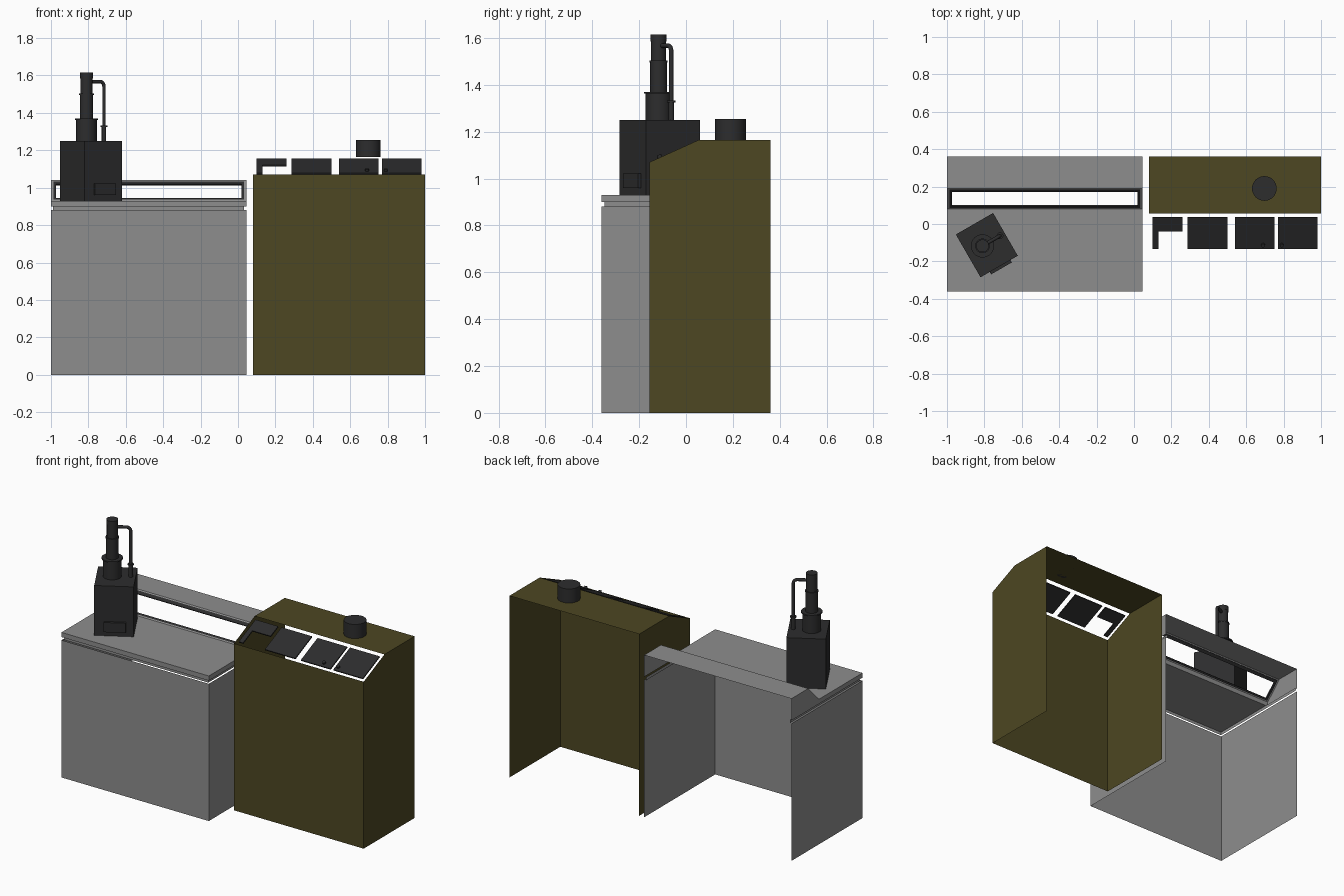
import bpy, bmesh, math
from mathutils import Matrix, Vector

cube = bpy.data.objects.get("Cube")
if cube:
    bpy.data.objects.remove(cube)


def material(name, rgb):
    m = bpy.data.materials.new(name)
    m.use_nodes = True
    m.diffuse_color = (*rgb, 1)
    m.node_tree.nodes["Principled BSDF"].inputs["Base Color"].default_value = (*rgb, 1)
    return m


GREY = material("counter grey", (0.27, 0.27, 0.27))
OLIVE = material("olive", (0.074, 0.063, 0.016))
DARK = material("charcoal", (0.026, 0.026, 0.027))


def finish(name, bm, mat, matrix=None, smooth=False):
    mesh = bpy.data.meshes.new(name)
    bm.to_mesh(mesh)
    bm.free()
    mesh.materials.append(mat)
    ob = bpy.data.objects.new(name, mesh)
    bpy.context.collection.objects.link(ob)
    if matrix:
        ob.matrix_world = matrix
    if smooth:
        bpy.ops.object.select_all(action='DESELECT')
        ob.select_set(True)
        bpy.context.view_layer.objects.active = ob
        bpy.ops.object.shade_smooth_by_angle(angle=math.radians(40))
    return ob


def box(name, lo, hi, mat, matrix=None):
    bm = bmesh.new()
    lo, hi = Vector(lo), Vector(hi)
    size = hi - lo
    bmesh.ops.create_cube(bm, size=1, matrix=Matrix.Translation((lo + hi) / 2) @ Matrix.Diagonal((*size, 1)))
    return finish(name, bm, mat, matrix)


def shell(name, x0, x1, side, strips, mat):
    """Two end panels of one (y, z) outline, joined by the chosen outline edges."""
    bm = bmesh.new()
    left = [bm.verts.new((x0, y, z)) for y, z in side]
    right = [bm.verts.new((x1, y, z)) for y, z in side]
    bm.faces.new(left[::-1])
    bm.faces.new(right)
    for i in strips:
        j = (i + 1) % len(side)
        bm.faces.new((left[i], left[j], right[j], right[i]))
    bmesh.ops.recalc_face_normals(bm, faces=bm.faces)
    return finish(name, bm, mat)


def lathe(name, x, y, profile, mat, sides=32):
    """Spin an (r, z) profile about a vertical axis."""
    bm = bmesh.new()
    vs = [bm.verts.new((r, 0, z)) for r, z in profile]
    edges = [bm.edges.new(p) for p in zip(vs, vs[1:])]
    bmesh.ops.spin(bm, geom=vs + edges, axis=(0, 0, 1), cent=(0, 0, 0), steps=sides, angle=math.tau)
    bmesh.ops.remove_doubles(bm, verts=bm.verts, dist=1e-5)
    bmesh.ops.recalc_face_normals(bm, faces=bm.faces)
    return finish(name, bm, mat, Matrix.Translation((x, y, 0)), True)


# Grey counter: open-backed body, recessed joint, worktop
L, R, F, B = -1.0, 0.045, -0.36, 0.36
HY, HZ, TY, TZ = 0.08, 0.93, 0.19, 1.04
shell("counter_body", L, R, [(B, 0), (F, 0), (F, 0.88), (B, 0.88)], [1], GREY)
shell("counter_joint", L + .012, R - .012, [(B, 0.88), (F + .012, 0.88), (F + .012, 0.9), (B, 0.9)], [1], GREY)
box("worktop", (L, F, 0.9), (R, HY, HZ), GREY)

# Rear hood: side panels and flat lid, open front slope and back
shell("counter_hood", L, R, [(B, 0.9), (HY, 0.9), (HY, HZ), (TY, TZ), (B, TZ)], [3], GREY)

# Sloping window: grey edge with a dark trim inside, in the plane of the slope
run = math.hypot(TY - HY, TZ - HZ)
slope = Matrix.Translation((0, HY, HZ)) @ Matrix.Rotation(math.atan2(TZ - HZ, TY - HY), 4, 'X')


def frame(name, x0, x1, y0, y1, side, low, high, depth, mat):
    box(name + "_bottom", (x0, y0, -depth), (x1, y0 + low, 0), mat, slope)
    box(name + "_top", (x0, y1 - high, -depth), (x1, y1, 0), mat, slope)
    box(name + "_right", (x0, y0 + low, -depth), (x0 + side, y1 - high, 0), mat, slope)
    box(name + "_left", (x1 - side, y0 + low, -depth), (x1, y1 - high, 0), mat, slope)


frame("window_edge", L, R, 0, run, 0.014, 0.008, 0.008, 0.004, GREY)
frame("window_trim", L + .014, R - .014, 0.008, run - .008, 0.012, 0.012, 0.02, 0.012, DARK)

# Olive console: open back and open sloping desk
X0, X1, CF, CZ, DY, DZ = 0.08, 1.0, -0.155, 1.07, 0.055, 1.165
shell("console_body", X0, X1, [(B, 0), (CF, 0), (CF, CZ), (DY, DZ), (B, DZ)], [1, 3], OLIVE)

# Instrument panels lying in the console slope
desk = Matrix.Translation((0, CF, CZ)) @ Matrix.Rotation(math.atan2(DZ - CZ, DY - CF), 4, 'X')
for i, (x0, x1) in enumerate([(0.285, 0.5), (0.54, 0.75), (0.77, 0.98)]):
    box(f"instrument_panel_{i + 1}", (x0, 0.022, -0.008), (x1, 0.208, 0), DARK, desk)
box("corner_panel_bar", (0.1, 0.125, -0.008), (0.26, 0.208, 0), DARK, desk)
box("corner_panel_leg", (0.1, 0.022, -0.008), (0.13, 0.125, 0), DARK, desk)
for i, x in enumerate((0.69, 0.79)):
    knob = lathe(f"panel_knob_{i + 1}", 0, 0, [(0, 0), (0.01, 0), (0.01, 0.012), (0, 0.012)], DARK, 16)
    knob.matrix_world = desk @ Matrix.Translation((x, 0.048, 0))

# Round compass housing on the console
lathe("compass_housing", 0.697, 0.19, [(0, DZ), (0.066, DZ), (0.066, 1.255), (0, 1.255)], DARK)

# Machine cabinet, turned on the worktop, with a front hatch
turn = Matrix.Translation((-0.787, -0.113, 0)) @ Matrix.Rotation(math.radians(30), 4, 'Z')
box("machine_cabinet", (-0.115, -0.132, HZ), (0.115, 0.132, 1.25), DARK, turn)
box("cabinet_hatch", (-0.058, -0.147, 0.96), (0.07, -0.132, 1.022), DARK, turn)

# Stepped column with thin collars
cx, cy = -0.81, -0.117
lathe("stepped_column", cx, cy, [
    (0, 1.25), (0.055, 1.25), (0.055, 1.362), (0.062, 1.362), (0.062, 1.37), (0.036, 1.37),
    (0.036, 1.495), (0.039, 1.495), (0.039, 1.503), (0.032, 1.503), (0.032, 1.585),
    (0.034, 1.585), (0.034, 1.615), (0, 1.615)], DARK)

# Side pipe: bent tube from the column down to the cabinet
curve = bpy.data.curves.new("side_pipe", 'CURVE')
curve.dimensions = '3D'
curve.bevel_depth = 0.0095
curve.bevel_resolution = 3
reach, top, bend = 0.108, 1.567, 0.025
path = [(0.02, top)]
for k in range(7):
    a = math.pi / 2 * k / 6
    path.append((reach - bend + bend * math.sin(a), top - bend + bend * math.cos(a)))
path.append((reach, 1.25))
spline = curve.splines.new('POLY')
spline.points.add(len(path) - 1)
c, s = math.cos(math.radians(30)), math.sin(math.radians(30))
for p, (d, z) in zip(spline.points, path):
    p.co = (cx + d * c, cy + d * s, z, 1)
    p.radius = 1
spline.use_smooth = True
curve.materials.append(DARK)
bpy.context.collection.objects.link(bpy.data.objects.new("side_pipe", curve))
lathe("pipe_socket", cx + reach * c, cy + reach * s, [
    (0, 1.25), (0.012, 1.25), (0.012, 1.325), (0.018, 1.325), (0.018, 1.333), (0, 1.333)], DARK, 20)
